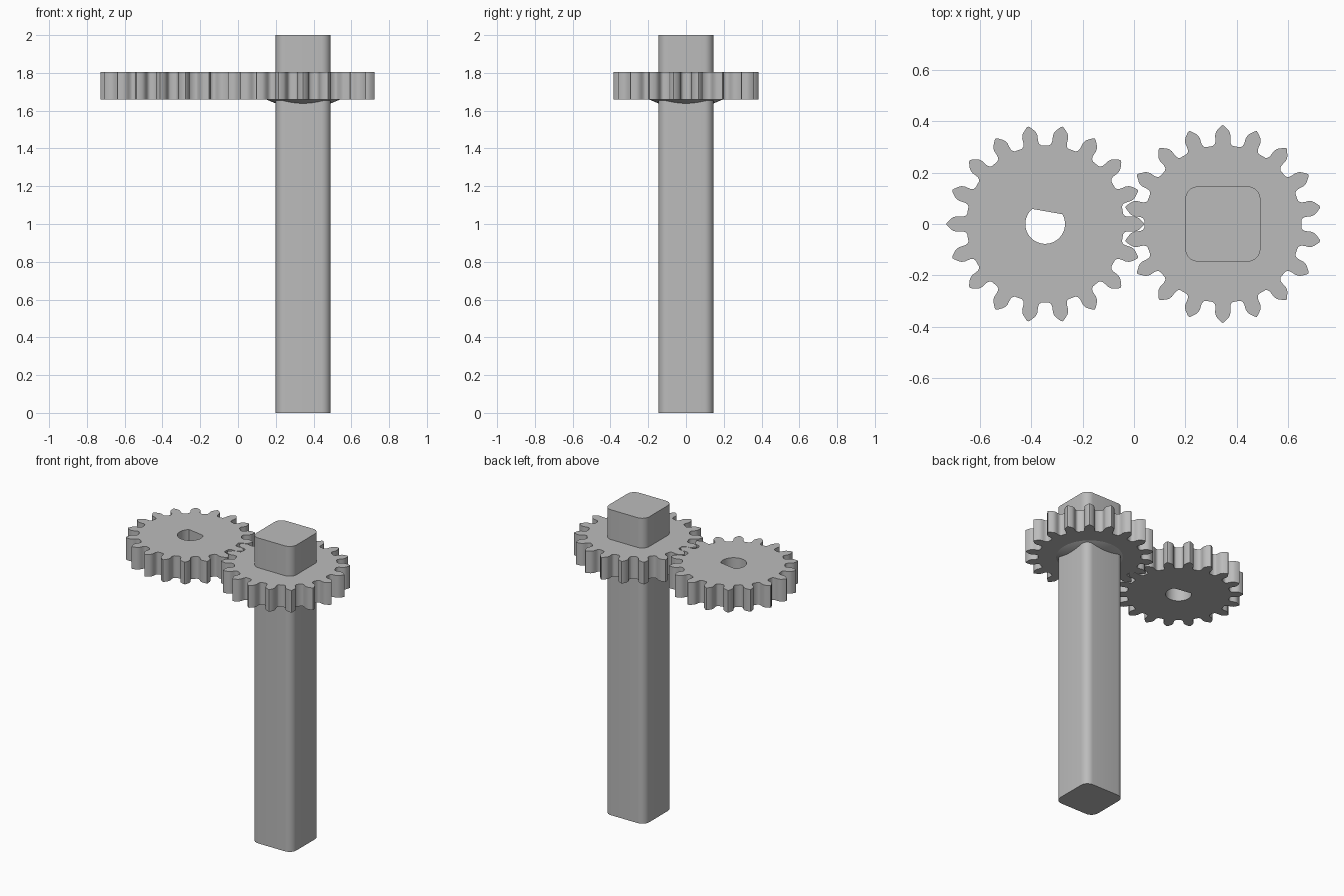
import bpy
import bmesh
from math import sin, cos, pi, radians, atan2, hypot

cube = bpy.data.objects.get("Cube")
if cube:
    bpy.data.objects.remove(cube)

TEETH = 18
GEAR_Z, GEAR_TOP = 1.66, 1.805
CENTER = 0.345

grey = bpy.data.materials.new("plain grey")
grey.use_nodes = True
colour = (0.5, 0.5, 0.5, 1)
grey.diffuse_color = colour
grey.node_tree.nodes["Principled BSDF"].inputs["Base Color"].default_value = colour


def finish(name, bm, x):
    """Weld, orient, colour and smooth a part, then place it."""
    bmesh.ops.remove_doubles(bm, verts=bm.verts[:], dist=0.0002)
    bmesh.ops.recalc_face_normals(bm, faces=bm.faces[:])
    mesh = bpy.data.meshes.new(name)
    bm.to_mesh(mesh)
    bm.free()
    mesh.materials.append(grey)
    obj = bpy.data.objects.new(name, mesh)
    obj.location.x = x
    bpy.context.collection.objects.link(obj)
    bpy.ops.object.select_all(action="DESELECT")
    obj.select_set(True)
    bpy.context.view_layer.objects.active = obj
    bpy.ops.object.shade_smooth_by_angle(angle=radians(35))
    return obj


def extrude_profile(name, outlines, z0, z1, x):
    """Solid from closed flat outlines; inner outlines become holes."""
    curve = bpy.data.curves.new(name + " outline", "CURVE")
    curve.dimensions = "2D"
    curve.fill_mode = "BOTH"
    curve.extrude = (z1 - z0) / 2
    for pts in outlines:
        spline = curve.splines.new("POLY")
        spline.points.add(len(pts) - 1)
        for point, (px, py) in zip(spline.points, pts):
            point.co = (px, py, 0, 1)
        spline.use_cyclic_u = True
    helper = bpy.data.objects.new(name + " outline", curve)
    bpy.context.collection.objects.link(helper)
    bpy.context.view_layer.update()
    graph = bpy.context.evaluated_depsgraph_get()
    solid = bpy.data.meshes.new_from_object(helper.evaluated_get(graph))
    bm = bmesh.new()
    bm.from_mesh(solid)
    bpy.data.objects.remove(helper)
    bpy.data.curves.remove(curve)
    bpy.data.meshes.remove(solid)
    bmesh.ops.translate(bm, verts=bm.verts[:], vec=(0, 0, (z0 + z1) / 2))
    return finish(name, bm, x)


def gear_outline(turn):
    # Half a tooth from tip to root: radial distance, sideways offset
    half = [(0.384, 0), (0.381, 0.006), (0.364, 0.022), (0.356, 0.027),
            (0.343, 0.030), (0.330, 0.029), (0.318, 0.029), (0.309, 0.032),
            (0.303, 0.039)]
    tooth = [(r, -s) for r, s in reversed(half[1:])] + half
    pts = []
    for i in range(TEETH):
        a = turn + i * 2 * pi / TEETH
        for r, s in tooth:
            b, d = a + atan2(s, r), hypot(r, s)
            pts.append((d * cos(b), d * sin(b)))
    return pts


def d_hole(radius, flat, direction):
    # Arc running from one end of the flat round to the other
    half = atan2((radius ** 2 - flat ** 2) ** 0.5, flat)
    n = 40
    angles = [direction + half + i * (2 * pi - 2 * half) / n for i in range(n + 1)]
    return [(radius * cos(a), radius * sin(a)) for a in angles]


def rounded_square(half, radius, steps=8):
    pts = []
    for q in range(4):
        mid = q * pi / 2 + pi / 4
        cx = (half - radius) * 2 ** 0.5 * cos(mid)
        cy = (half - radius) * 2 ** 0.5 * sin(mid)
        for i in range(steps + 1):
            a = q * pi / 2 + i * pi / 2 / steps
            pts.append((cx + radius * cos(a), cy + radius * sin(a)))
    return pts


# Two meshing gears, the free one with a D-shaped bore
extrude_profile("free_gear", [gear_outline(0), d_hole(0.077, 0.049, radians(80))],
                GEAR_Z, GEAR_TOP, -CENTER)
extrude_profile("shaft_gear", [gear_outline(pi / TEETH)], GEAR_Z, GEAR_TOP, CENTER)

# Square shaft with rounded edges
extrude_profile("shaft", [rounded_square(0.146, 0.05)], 0, 2, CENTER)

# Shallow conical collar under the shaft gear
bm = bmesh.new()
bmesh.ops.create_cone(bm, cap_ends=True, segments=64, radius1=0.135, radius2=0.2,
                      depth=0.027)
bmesh.ops.translate(bm, verts=bm.verts[:], vec=(0, 0, GEAR_Z - 0.0125))
finish("collar", bm, CENTER)
